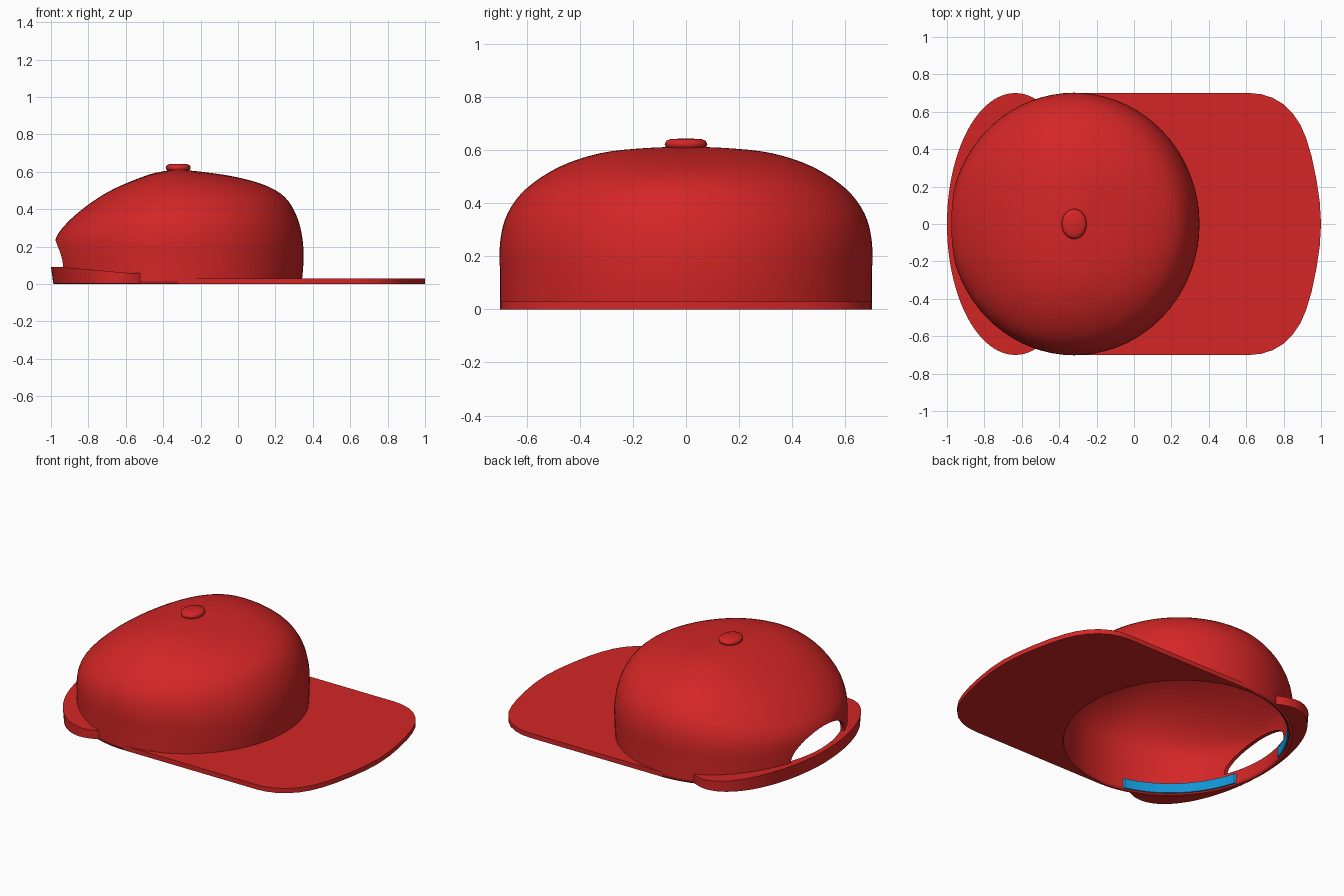
import bpy, bmesh, math

if "Cube" in bpy.data.objects:
    bpy.data.objects.remove(bpy.data.objects["Cube"])

CX = -0.32          # crown centre on x
SEG = 72


def material(name, color):
    m = bpy.data.materials.new(name)
    m.diffuse_color = (*color, 1)
    m.use_nodes = True
    m.node_tree.nodes["Principled BSDF"].inputs["Base Color"].default_value = m.diffuse_color
    return m


red = material("red cloth", (0.66, 0.019, 0.019))
blue = material("blue strap", (0.006, 0.30, 0.66))


def make(name, bm, mat, smooth=40):
    bmesh.ops.recalc_face_normals(bm, faces=bm.faces)
    me = bpy.data.meshes.new(name)
    bm.to_mesh(me)
    bm.free()
    ob = bpy.data.objects.new(name, me)
    bpy.context.collection.objects.link(ob)
    me.materials.append(mat)
    if smooth:
        bpy.context.view_layer.objects.active = ob
        bpy.ops.object.select_all(action='DESELECT')
        ob.select_set(True)
        bpy.ops.object.shade_smooth_by_angle(angle=math.radians(smooth))
    return ob


def loft(rings, pole=None):
    """Closed rings joined by quads, with an optional tip point."""
    bm = bmesh.new()
    vs = [[bm.verts.new(p) for p in r] for r in rings]
    n = len(vs[0])
    for a, b in zip(vs, vs[1:]):
        for i in range(n):
            bm.faces.new((a[i], a[(i + 1) % n], b[(i + 1) % n], b[i]))
    if pole:
        tip = bm.verts.new(pole)
        for i in range(n):
            bm.faces.new((vs[-1][i], vs[-1][(i + 1) % n], tip))
    return bm


def prism(outline, low, high, axis='z'):
    """Extrude a 2D outline along z or x."""
    bm = bmesh.new()
    put = (lambda u, v, w: (u, v, w)) if axis == 'z' else (lambda u, v, w: (w, u, v))
    a = [bm.verts.new(put(u, v, low)) for u, v in outline]
    b = [bm.verts.new(put(u, v, high)) for u, v in outline]
    n = len(a)
    bm.faces.new(a[::-1])
    bm.faces.new(b)
    for i in range(n):
        bm.faces.new((a[i], a[(i + 1) % n], b[(i + 1) % n], b[i]))
    return bm


def ellipse(cx, a, b, n=SEG, start=0.0, end=2 * math.pi, closed=True):
    d = n if closed else n - 1
    return [(cx + a * math.cos(start + (end - start) * i / d),
             b * math.sin(start + (end - start) * i / d)) for i in range(n)]


def cut(ob, cutter):
    cutter.hide_render = True
    cutter.hide_viewport = True
    cutter.display_type = 'WIRE'
    m = ob.modifiers.new("cut", 'BOOLEAN')
    m.operation = 'DIFFERENCE'
    m.solver = 'EXACT'
    m.object = cutter


def spline(pts, steps=4):
    """Catmull-Rom smoothing of a profile."""
    out = []
    for i in range(len(pts) - 1):
        p = [pts[max(i - 1, 0)], pts[i], pts[i + 1], pts[min(i + 2, len(pts) - 1)]]
        for s in range(steps):
            t = s / steps
            out.append([0.5 * (2 * b + (c - a) * t + (2 * a - 5 * b + 4 * c - d) * t * t
                               + (3 * b - a - 3 * c + d) * t ** 3) for a, b, c, d in zip(*p)])
    return out


# crown: front, side and back profiles (radius, height) blended round the head
front = spline([(.66, 0), (.67, .12), (.665, .24), (.635, .36), (.57, .465),
                (.46, .53), (.31, .572), (.15, .597), (0, .612)])
side = spline([(.70, 0), (.70, .12), (.70, .25), (.672, .36), (.60, .455),
               (.475, .537), (.32, .588), (.15, .607), (0, .612)])
back = spline([(.665, 0), (.668, .10), (.66, .225), (.61, .31), (.50, .41),
               (.37, .495), (.24, .554), (.12, .595), (0, .612)])
rings = []
for f, s, b in zip(front, side, back):
    ring = []
    for i in range(SEG):
        c, q = math.cos(2 * math.pi * i / SEG), math.sin(2 * math.pi * i / SEG)
        e = f if c > 0 else b
        ring.append((CX + e[0] * c, s[0] * q, e[1] * c * c + s[1] * q * q))
    rings.append(ring)
crown = make("crown", loft(rings, (CX, 0, .612)), red)
sol = crown.modifiers.new("wall", 'SOLIDIFY')
sol.thickness = 0.022
sol.offset = -1

# arched opening at the back of the crown
arch = [(.27 * math.cos(math.pi * i / 24), .09 + .145 * math.sin(math.pi * i / 24))
        for i in range(25)]
arch = [(.27, .065)] + arch + [(-.27, .065)]
cut(crown, make("opening_cutter", prism(arch, -1.3, -0.7, 'x'), red, 0))

# button on top
prof = [(.05, .60), (.064, .612), (.067, .622), (.062, .634), (.048, .641)]
make("top_button", loft([[(CX + r * math.cos(2 * math.pi * i / 32),
                           1.2 * r * math.sin(2 * math.pi * i / 32), z)
                          for i in range(32)] for r, z in prof], (CX, 0, .643)), red, 60)

# brim: straight sides, rounded corners and a bowed front edge
half = [(CX, .70), (.62, .70), (.68, .694), (.74, .675), (.80, .64), (.85, .59),
        (.89, .53), (.92, .46), (.95, .36), (.975, .24), (.993, .12)]
brim_line = half + [(1.0, 0)] + [(x, -y) for x, y in half[::-1]]
brim = make("brim", prism(brim_line, 0, .03), red, 25)
head = make("head_cutter", prism(ellipse(CX, .645, .68), -.2, .3), red, 0)
cut(brim, head)

# rear band: crescent that stands out behind the crown, higher at the middle
end = math.acos((-.52 + .635) / .365)
line = ellipse(-.635, .365, .70, 60, end, 2 * math.pi - end, False)
bm = prism(line, .004, .06)
for v in bm.verts:
    if v.co.z > .03:
        v.co.z += .03 * min(1, max(0, (-.60 - v.co.x) / .33))
    else:
        v.co.x += .012 * max(0, -v.co.x - .6) / .4
# split the raised top into strips so it stays even
top = [f for f in bm.faces if len(f.verts) > 4]
bmesh.ops.delete(bm, geom=top, context='FACES_ONLY')
bm.verts.ensure_lookup_table()
n = len(line)
for k in (0, n):
    for i in range(n // 2 - 1):
        bm.faces.new([bm.verts[k + j] for j in (i, i + 1, n - 2 - i, n - 1 - i)]
                     if i < n // 2 - 1 else [])
band = make("rear_band", bm, red, 30)
cut(band, head)

# blue strap lying against the inner wall on each side of the opening
for sign, name in ((1, "inner_strap_left"), (-1, "inner_strap_right")):
    a0, a1 = math.radians(103), math.radians(164)
    outer = ellipse(CX, .648, .682, 25, a0, a1, False)
    inner = ellipse(CX, .635, .670, 25, a0 + .02, a1 - .02, False)
    make(name, prism([(x, sign * y) for x, y in outer + inner[::-1]], .006, .068), blue, 30)
